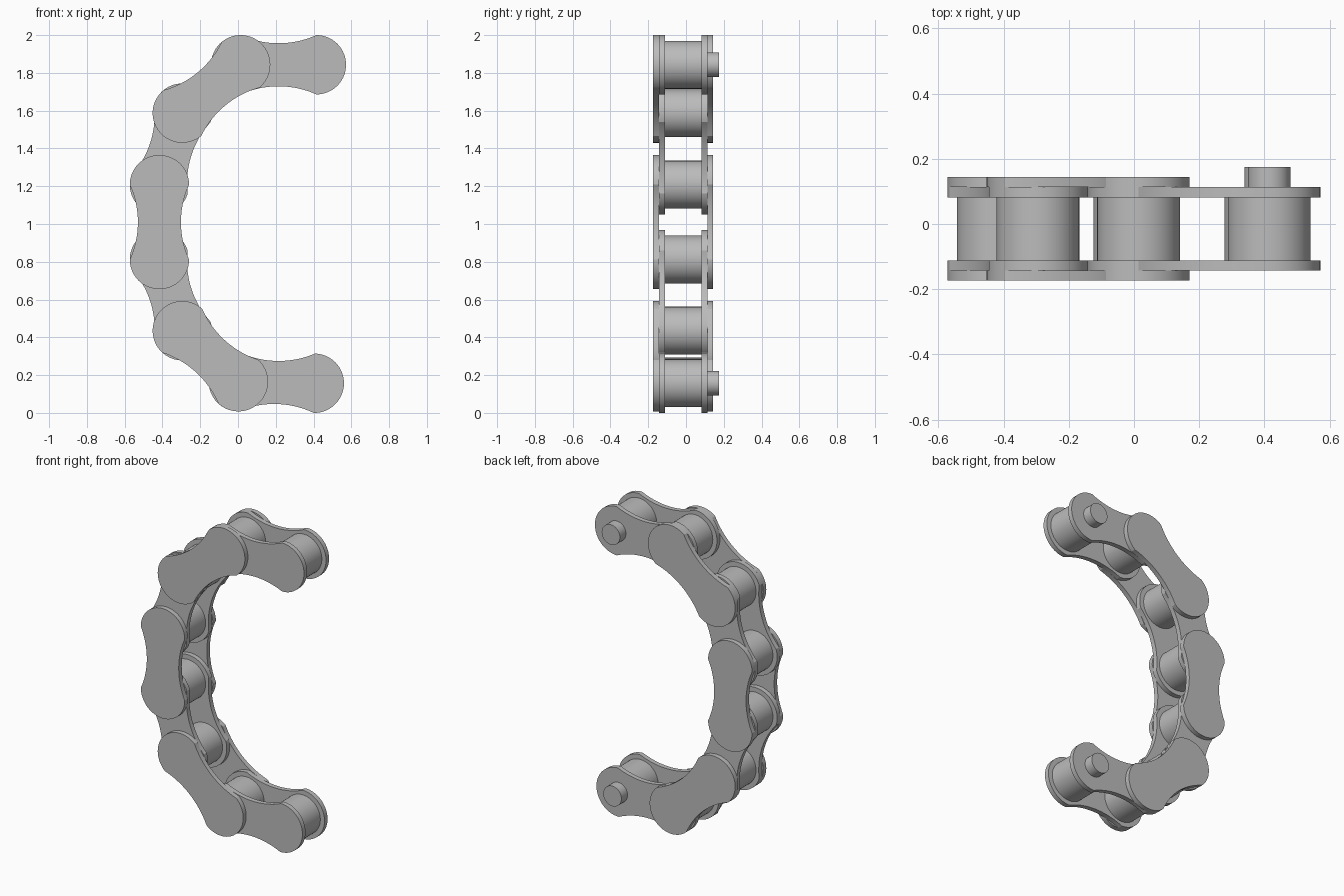
import bpy, bmesh, math
from mathutils import Vector

old = bpy.data.objects.get("Cube")
if old:
    bpy.data.objects.remove(old, do_unlink=True)

steel = bpy.data.materials.new("grey_steel")
steel.use_nodes = True
steel.diffuse_color = (0.5, 0.5, 0.5, 1)
steel.node_tree.nodes["Principled BSDF"].inputs["Base Color"].default_value = (0.5, 0.5, 0.5, 1)

# Joint centres (x, z) along the chain, from the top end to the bottom end
JOINTS = [Vector(p) for p in (
    (0.415, 1.843), (0.014, 1.843), (-0.295, 1.587), (-0.416, 1.208),
    (-0.416, 0.812), (-0.295, 0.435), (0.002, 0.165), (0.404, 0.157))]
END_R, WAIST, ROLLER_R, PIN_R = 0.157, 0.114, 0.127, 0.065
THICK = 0.031
FRONT, BACK = -0.112, 0.082      # inner faces of the inner plates


def extrude_outline(name, outline, y0, y1):
    """Solid from an (x, z) outline, spanning y0 to y1."""
    bm = bmesh.new()
    face = bm.faces.new([bm.verts.new((x, y0, z)) for x, z in outline])
    side = bmesh.ops.extrude_face_region(bm, geom=[face])["geom"]
    verts = [g for g in side if isinstance(g, bmesh.types.BMVert)]
    bmesh.ops.translate(bm, verts=verts, vec=(0, y1 - y0, 0))
    bmesh.ops.recalc_face_normals(bm, faces=bm.faces)
    mesh = bpy.data.meshes.new(name)
    bm.to_mesh(mesh)
    bm.free()
    mesh.materials.append(steel)
    obj = bpy.data.objects.new(name, mesh)
    bpy.context.collection.objects.link(obj)
    bpy.ops.object.select_all(action="DESELECT")
    obj.select_set(True)
    bpy.context.view_layer.objects.active = obj
    bpy.ops.object.shade_smooth_by_angle(angle=math.radians(20))
    return obj


def circle(centre, radius, count=64):
    return [centre + radius * Vector((math.cos(a), math.sin(a)))
            for a in (2 * math.pi * i / count for i in range(count))]


def plate_outline(a, b, steps=32):
    """Half-round ends joined by two concave arcs that narrow to a waist."""
    along = (b - a).normalized()
    across = Vector((-along.y, along.x))
    mid, half = (a + b) / 2, (b - a).length / 2
    dip = END_R - WAIST
    radius = (half * half + dip * dip) / (2 * dip)
    points = []
    for s in (1, -1):
        # Rounded end
        for i in range(steps + 1):
            t = math.pi * (i / steps - 0.5)
            u = half + END_R * math.cos(t)
            points.append(mid + s * (along * u + across * END_R * math.sin(t)))
        # Waisted edge back to the other end
        for i in range(1, steps):
            u = half * (1 - 2 * i / steps)
            v = WAIST + radius - math.sqrt(radius * radius - u * u)
            points.append(mid + s * (along * u + across * v))
    return points


# Link plates: inner and outer pairs alternate
for i, (a, b) in enumerate(zip(JOINTS, JOINTS[1:])):
    kind, offset = ("outer", THICK) if i % 2 else ("inner", 0)
    outline = plate_outline(a, b)
    extrude_outline(f"{kind}_plate_front_{i + 1}", outline,
                    FRONT - offset - THICK, FRONT - offset)
    extrude_outline(f"{kind}_plate_back_{i + 1}", outline,
                    BACK + offset, BACK + offset + THICK)

# Rollers between the plates
for i, joint in enumerate(JOINTS):
    extrude_outline(f"roller_{i + 1}", circle(joint, ROLLER_R), FRONT, BACK)

# Exposed pins at the two free ends
for name, joint in (("top", JOINTS[0]), ("bottom", JOINTS[-1])):
    extrude_outline(f"{name}_end_pin", circle(joint, PIN_R, 48), BACK + THICK / 2, 0.175)
